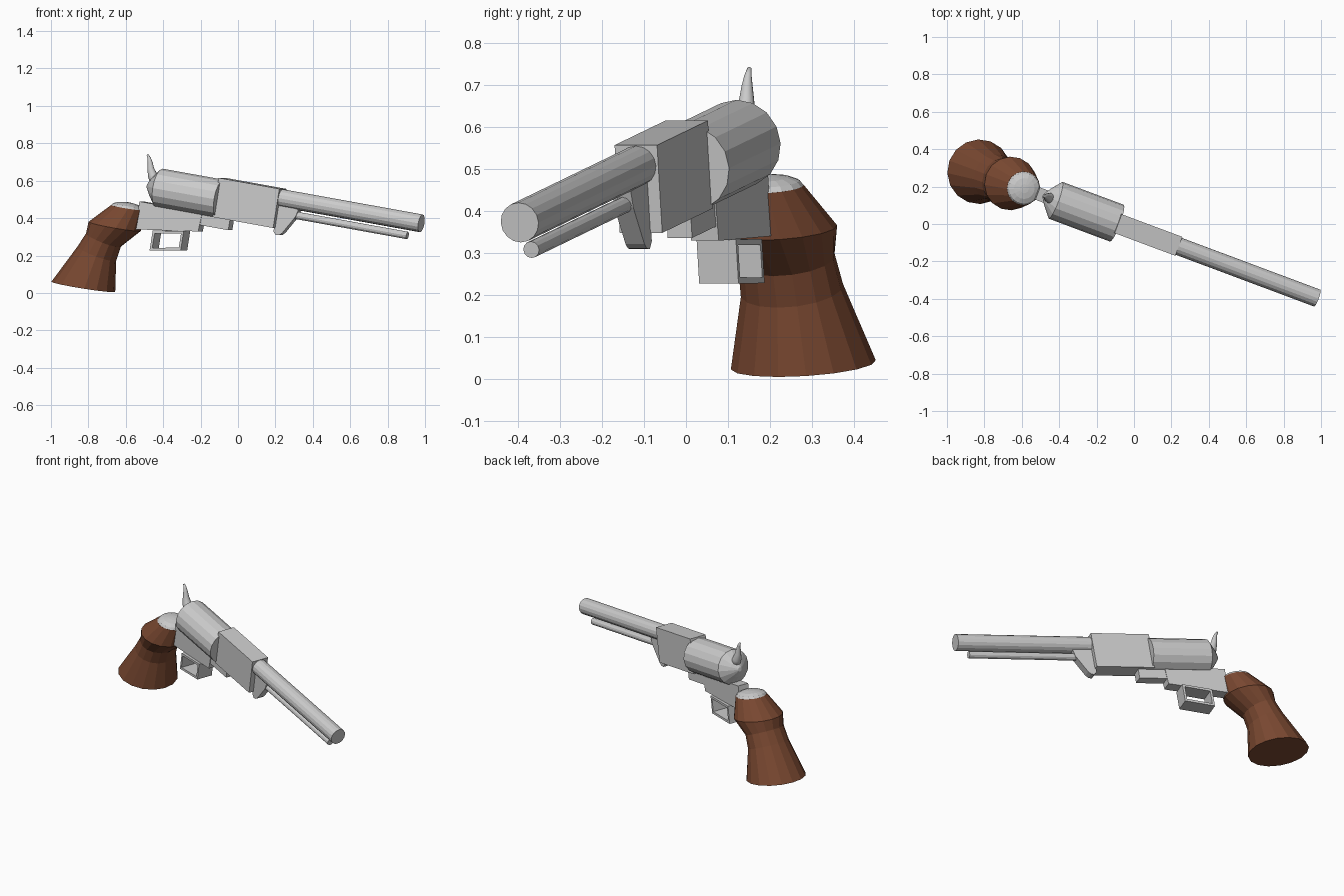
import bpy, bmesh, math
from mathutils import Matrix, Vector

if "Cube" in bpy.data.objects:
    bpy.data.objects.remove(bpy.data.objects["Cube"])

# Local frame: x along the barrel, y sideways, z up; yawed and pitched into place
TILT = Matrix.Rotation(math.radians(-20.5), 4, 'Z') @ Matrix.Rotation(math.radians(9.6), 4, 'Y')
MID = -0.028  # sideways offset of the whole centre line


def material(name, rgb):
    m = bpy.data.materials.new(name)
    m.diffuse_color = (*rgb, 1)
    m.use_nodes = True
    m.node_tree.nodes["Principled BSDF"].inputs["Base Color"].default_value = m.diffuse_color
    return m


steel = material("steel_grey", (0.6, 0.6, 0.6))
wood = material("brown_wood", (0.19, 0.064, 0.03))


def loft(name, rings, mat, closed=False, smooth=False):
    """Skin a list of rings; closed joins last to first, otherwise ends are capped."""
    bm = bmesh.new()
    vs = [[bm.verts.new(TILT @ Vector((x, y + MID, z))) for x, y, z in r] for r in rings]
    n = len(vs[0])
    for a, b in zip(vs, vs[1:] + (vs[:1] if closed else [])):
        for i in range(n):
            bm.faces.new((a[i], a[(i + 1) % n], b[(i + 1) % n], b[i]))
    if not closed:
        bm.faces.new(vs[0])
        bm.faces.new(vs[-1])
    bmesh.ops.recalc_face_normals(bm, faces=bm.faces)
    me = bpy.data.meshes.new(name)
    bm.to_mesh(me)
    bm.free()
    me.materials.append(mat)
    for p in me.polygons:
        p.use_smooth = smooth
    ob = bpy.data.objects.new(name, me)
    bpy.context.collection.objects.link(ob)
    return ob


def turned(name, stations, z, sides=16):
    """Round part along the barrel axis from (x, radius) stations."""
    loft(name, [[(x, r * math.cos(t), z + r * math.sin(t))
                 for t in (math.tau * i / sides for i in range(sides))]
                for x, r in stations], steel)


def plate(name, profile, half):
    """Side profile (x, z) extruded sideways."""
    loft(name, [[(x, y, z) for x, z in profile] for y in (-half, half)], steel)


def oval(x, z, tilt, rx, ry, sides=16):
    """Ring around an upright axis, leaning forward by tilt degrees."""
    c, s = math.cos(math.radians(tilt)), math.sin(math.radians(tilt))
    return [(x + c * rx * math.cos(t), ry * math.sin(t), z - s * rx * math.cos(t))
            for t in (math.tau * i / sides for i in range(sides))]


# Barrel, rod below it, and the drum with its conical back
turned("barrel", [(0.165, 0.048), (0.98, 0.048)], 0.543)
turned("loading_rod", [(0.24, 0.02), (0.913, 0.02)], 0.466, 12)
turned("drum", [(-0.595, 0.012), (-0.57, 0.05), (-0.525, 0.105), (-0.17, 0.105)], 0.48)

# Barrel block, lug and frame
plate("barrel_block", [(-0.181, 0.593), (0.17, 0.593), (0.17, 0.381), (-0.181, 0.381)], 0.054)
plate("rod_lug", [(0.16, 0.51), (0.285, 0.5), (0.275, 0.46), (0.215, 0.362), (0.2, 0.348),
                  (0.18, 0.344), (0.164, 0.36)], 0.024)
plate("frame", [(-0.613, 0.392), (-0.25, 0.392), (-0.256, 0.29), (-0.613, 0.241)], 0.035)
plate("frame_nose", [(-0.26, 0.39), (-0.089, 0.39), (-0.089, 0.325), (-0.26, 0.325)], 0.031)

# Trigger guard: rectangular band open at the sides
outer = [(-0.507, 0.252), (-0.332, 0.28), (-0.332, 0.174), (-0.507, 0.145)]
inner = [(-0.494, 0.240), (-0.345, 0.265), (-0.345, 0.187), (-0.494, 0.161)]
loft("trigger_guard", [[(ox, -0.05, oz), (ox, 0.05, oz), (ix, 0.05, iz), (ix, -0.05, iz)]
                       for (ox, oz), (ix, iz) in zip(outer, inner)], steel, closed=True)

# Hammer spur: curved tapering horn
loft("hammer", [oval(x, z, t, r, r, 12) for x, z, t, r in (
    (-0.545, 0.50, -35, 0.032), (-0.575, 0.54, -30, 0.026), (-0.592, 0.575, -20, 0.018),
    (-0.600, 0.605, -15, 0.0135), (-0.610, 0.628, -30, 0.009), (-0.623, 0.645, -40, 0.005))],
    steel, smooth=True)

# Grip and its metal dome
loft("grip", [oval(*r) for r in (
    (-0.866, -0.113, 0, 0.173, 0.173), (-0.819, 0.075, 13, 0.108, 0.125),
    (-0.794, 0.153, 14, 0.097, 0.119), (-0.743, 0.235, 1, 0.142, 0.144),
    (-0.687, 0.346, 0, 0.09, 0.09))], wood)
loft("grip_dome", [oval(-0.687, 0.345 + 0.03 * math.sin(a), 0, 0.09 * math.cos(a), 0.09 * math.cos(a))
                   for a in (0, 0.45, 0.9, 1.3, 1.52)], steel)
